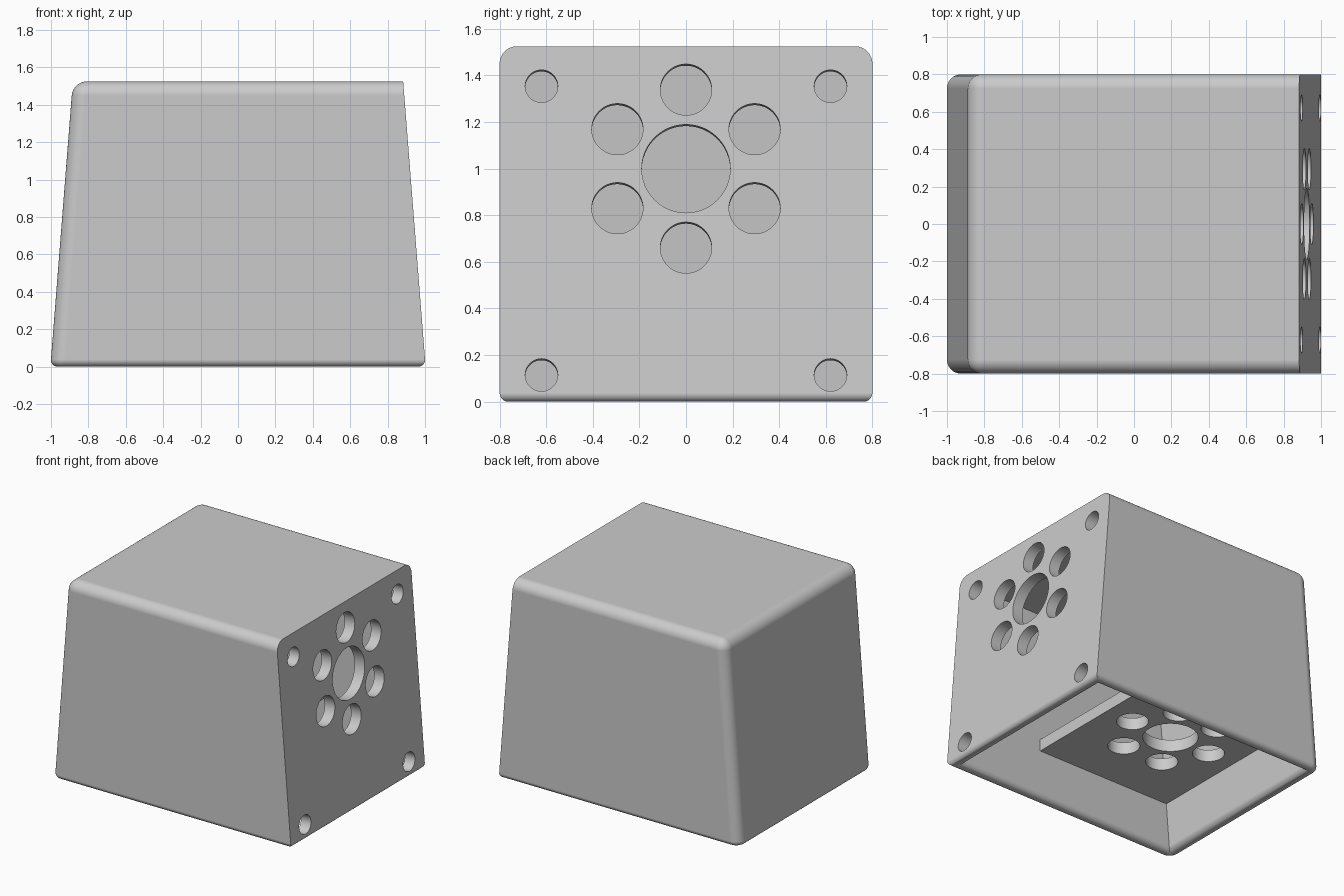
import bpy
import bmesh
from math import atan, cos, sin, radians
from mathutils import Matrix, Vector

HEIGHT, HALF_X, HALF_Y = 1.525, 1.003, 0.8
SLOPE = 0.12 / HEIGHT      # inward lean of both end walls
WALL = 0.085
LIP = WALL / 2             # radius inside the rounded rim

cube = bpy.data.objects.get("Cube")
if cube:
    bpy.data.objects.remove(cube, do_unlink=True)

grey = bpy.data.materials.new("light_grey")
grey.use_nodes = True
grey.diffuse_color = (0.6, 0.6, 0.6, 1)
grey.node_tree.nodes["Principled BSDF"].inputs["Base Color"].default_value = (0.6, 0.6, 0.6, 1)


def make_object(name, bm):
    bmesh.ops.recalc_face_normals(bm, faces=bm.faces)
    mesh = bpy.data.meshes.new(name)
    bm.to_mesh(mesh)
    bm.free()
    mesh.materials.append(grey)
    obj = bpy.data.objects.new(name, mesh)
    bpy.context.collection.objects.link(obj)
    return obj


def leaning_block(levels):
    """Stack rectangles inset from the outer walls at each (height, inset)."""
    bm = bmesh.new()
    rings = []
    for z, inset in levels:
        x, y = HALF_X - SLOPE * z - inset, HALF_Y - inset
        rings.append([bm.verts.new((sx * x, sy * y, z))
                      for sx, sy in ((-1, -1), (1, -1), (1, 1), (-1, 1))])
    for a, b in zip(rings, rings[1:]):
        for i in range(4):
            j = (i + 1) % 4
            bm.faces.new((a[i], a[j], b[j], b[i]))
    bm.faces.new(rings[0])
    bm.faces.new(rings[-1])
    bmesh.ops.recalc_face_normals(bm, faces=bm.faces)
    return bm


def round_edges(bm, rule, radius, segments):
    edges = [e for e in bm.edges if rule(*[v.co for v in e.verts])]
    bmesh.ops.bevel(bm, geom=edges, offset=radius, segments=segments,
                    profile=0.5, affect='EDGES', clamp_overlap=True)


def cut(obj, cutter):
    cutter.hide_render = True
    mod = obj.modifiers.new("cut", 'BOOLEAN')
    mod.operation, mod.solver, mod.object = 'DIFFERENCE', 'EXACT', cutter
    bpy.context.view_layer.objects.active = obj
    bpy.ops.object.modifier_apply(modifier=mod.name)
    bpy.data.objects.remove(cutter, do_unlink=True)


def hole_cutter(holes, frame):
    """Cylinders at (u, v, radius) in the plane of the given frame."""
    bm = bmesh.new()
    for u, v, r in holes:
        bmesh.ops.create_cone(bm, cap_ends=True, segments=48, radius1=r, radius2=r,
                              depth=0.4, matrix=frame @ Matrix.Translation((u, v, 0)))
    return make_object("hole_cutter", bm)


def smooth(obj):
    """Smooth the rounded parts while large faces stay flat."""
    bpy.ops.object.select_all(action='DESELECT')
    obj.select_set(True)
    bpy.context.view_layer.objects.active = obj
    bpy.ops.object.shade_smooth_by_angle(angle=radians(30))
    mod = obj.modifiers.new("flat_faces", 'WEIGHTED_NORMAL')
    mod.keep_sharp = True
    mod.weight = 100


# Housing: tapered block, rounded except around the drilled end panel
body = leaning_block([(0, 0), (HEIGHT, 0)])


def upper_edge(a, b):
    on_top = min(a.z, b.z) > 1
    upright_back = max(a.x, b.x) < 0 and abs(a.z - b.z) > 1
    return (on_top or upright_back) and min(a.x, b.x) < 0


round_edges(body, upper_edge, 0.075, 8)
round_edges(body, lambda a, b: max(a.z, b.z) < 0.001, 0.038, 5)
housing = make_object("housing", body)

# Open underside with a rounded inner rim
levels = [(-0.1, LIP)]
for i in range(6):
    a = radians(18 * i)
    levels.append((LIP - LIP * cos(a), LIP + LIP * sin(a)))
levels.append((HEIGHT - WALL, WALL))
cut(housing, make_object("cavity_cutter", leaning_block(levels)))

# Central hole with a ring of six, shared by the panel and the shelf
pattern = [(0, 0, 0.19)]
for i in range(6):
    a = radians(60 * i)
    pattern.append((0.34 * cos(a), 0.34 * sin(a), 0.11))

# Panel holes, square to the leaning face: u runs up the panel, v across it
lean = atan(SLOPE)
up = Vector((-sin(lean), 0, cos(lean)))
across = Vector((0, 1, 0))
out = up.cross(across)
frame = Matrix((up, across, out)).transposed().to_4x4()
frame.translation = (HALF_X - SLOPE, 0, 1)
corners = [(u, v, 0.07) for u in (-0.888, 0.355) for v in (-0.62, 0.62)]
cut(housing, hole_cutter(pattern + corners, frame))
smooth(housing)

# Inner shelf with the same hole pattern, let into three walls
shelf_bm = bmesh.new()
bmesh.ops.create_cube(shelf_bm, size=1, matrix=Matrix.Translation((-0.34, 0, 0.41))
                      @ Matrix.Diagonal((1.16, 1.5, 0.09, 1)))
shelf = make_object("inner_shelf", shelf_bm)
cut(shelf, hole_cutter(pattern, Matrix.Translation((-0.326, 0, 0.41))))
smooth(shelf)
